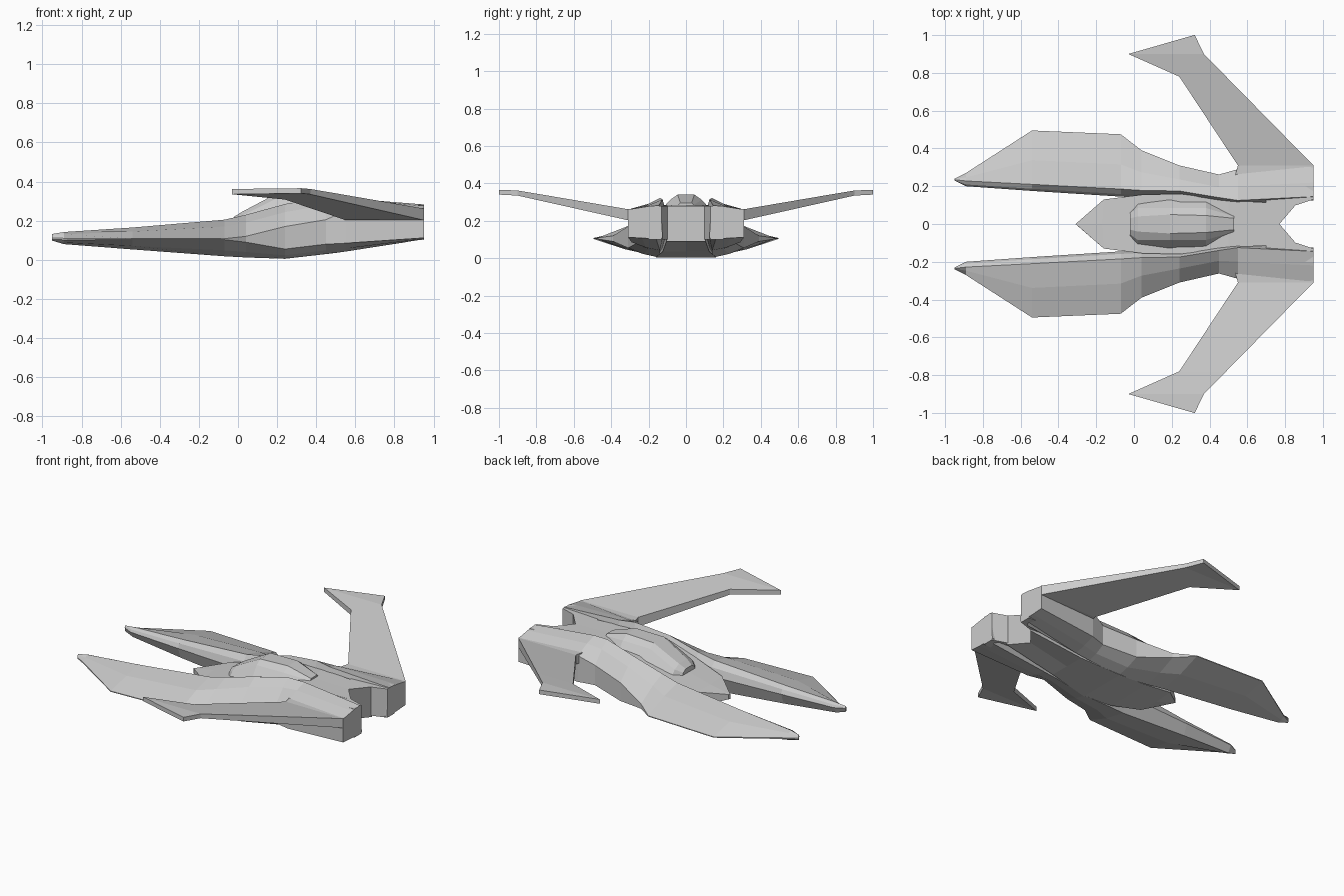
import bpy, bmesh


def loft(name, rings, mirror=False):
    """Skin a list of equal-length point rings and cap both ends."""
    bm = bmesh.new()
    vs = [[bm.verts.new(p) for p in r] for r in rings]
    n = len(rings[0])
    for a, b in zip(vs, vs[1:]):
        for i in range(n):
            j = (i + 1) % n
            bm.faces.new((a[i], a[j], b[j], b[i]))
    bm.faces.new(vs[0][::-1])
    bm.faces.new(vs[-1])
    bmesh.ops.recalc_face_normals(bm, faces=bm.faces)
    me = bpy.data.meshes.new(name)
    bm.to_mesh(me)
    bm.free()
    ob = bpy.data.objects.new(name, me)
    bpy.context.collection.objects.link(ob)
    if mirror:
        m = ob.modifiers.new("mirror", 'MIRROR')
        m.use_axis = (False, True, False)
        m.use_clip = False
        m.merge_threshold = 0.0001
    return ob


# side hulls with forward blades: x, outer (y, upper z, lower z),
# ridge (y, z), keel (y, z), inner edge y
hull = [
    (-0.95, .24, .112, .105, .235, .132, .233, .098, .230),
    (-0.89, .27, .110, .102, .228, .142, .225, .080, .200),
    (-0.54, .495, .108, .103, .210, .165, .200, .053, .175),
    (-0.07, .475, .108, .103, .185, .205, .180, .018, .145),
    (0.04, .39, .120, .090, .178, .230, .165, .012, .140),
    (0.24, .31, .170, .055, .175, .285, .150, .005, .130),
    (0.45, .262, .205, .080, .140, .322, .140, .030, .100),
    (0.55, .29, .250, .085, .125, .315, .140, .042, .095),
    (0.95, .31, .260, .112, .145, .283, .160, .105, .125),
]
rings = []
for x, yo, zh, zl, yr, zr, yk, zk, yi in hull:
    ys = yr + (yo - yr) * .45            # shoulder between ridge and outer edge
    zs = zr + (zh - zr) * .36
    yb = yk + (yo - yk) * .5             # chine between keel and outer edge
    zb = zk + (zl - zk) * .36
    rings.append([(x, yr, zr), (x, ys, zs), (x, yo, zh), (x, yo, zl),
                  (x, yb, zb), (x, yk, zk),
                  (x, yi, .12 if x < .9 else .108),
                  (x, (yi * 2 + yr) / 3, .12 + (zr - .12) * .6)])
loft("side_hull", rings, True)

# central body: x on centreline, x at side, half width, bottom, top
body = [
    (-0.31, -0.30, .008, .095, .125),
    (-0.17, -0.16, .130, .050, .150),
    (0.04, 0.04, .155, .015, .205),
    (0.24, 0.24, .160, .005, .265),
    (0.50, 0.50, .125, .035, .285),
    (0.77, 0.86, .105, .090, .280),
]
rings = [[(xc, 0, t), (xs, w, t), (xs, w, b), (xc, 0, b), (xs, -w, b), (xs, -w, t)]
         for xc, xs, w, b, t in body]
loft("central_body", rings)

# rear cheeks joining the notch to the tail ends
loft("tail_cheek", [[(x, y0, .1), (x, .2, .1), (x, .2, .28), (x, y0, .28)]
                    for x, y0 in ((.70, .09), (.86, .10), (.95, .13))], True)

# faceted canopy: x, base (half width, z), middle, top
canopy = [
    (-0.02, .07, .17, .055, .205, .03, .22),
    (0.02, .12, .18, .085, .225, .04, .245),
    (0.19, .15, .22, .085, .310, .05, .335),
    (0.38, .14, .25, .085, .312, .045, .340),
    (0.53, .05, .26, .04, .285, .03, .295),
]
rings = []
for x, w, zw, m, zm, t, zt in canopy:
    half = [(w, zw), (m, zm), (t, zt)]
    rings.append([(x, y, z) for y, z in half] + [(x, -y, z) for y, z in half[::-1]])
loft("canopy", rings)

# swept wings with hooked tips: y, leading x, trailing x, bottom z, top z
wing = [
    (0.20, .52, .95, .200, .262),
    (0.31, .55, .95, .203, .262),
    (0.78, .24, .488, .308, .342),
    (0.90, -.03, .37, .335, .362),
    (1.00, .318, .322, .340, .366),
]
loft("wing", [[(a, y, b), (c, y, b), (c, y, t), (a, y, t)] for y, a, c, b, t in wing], True)
